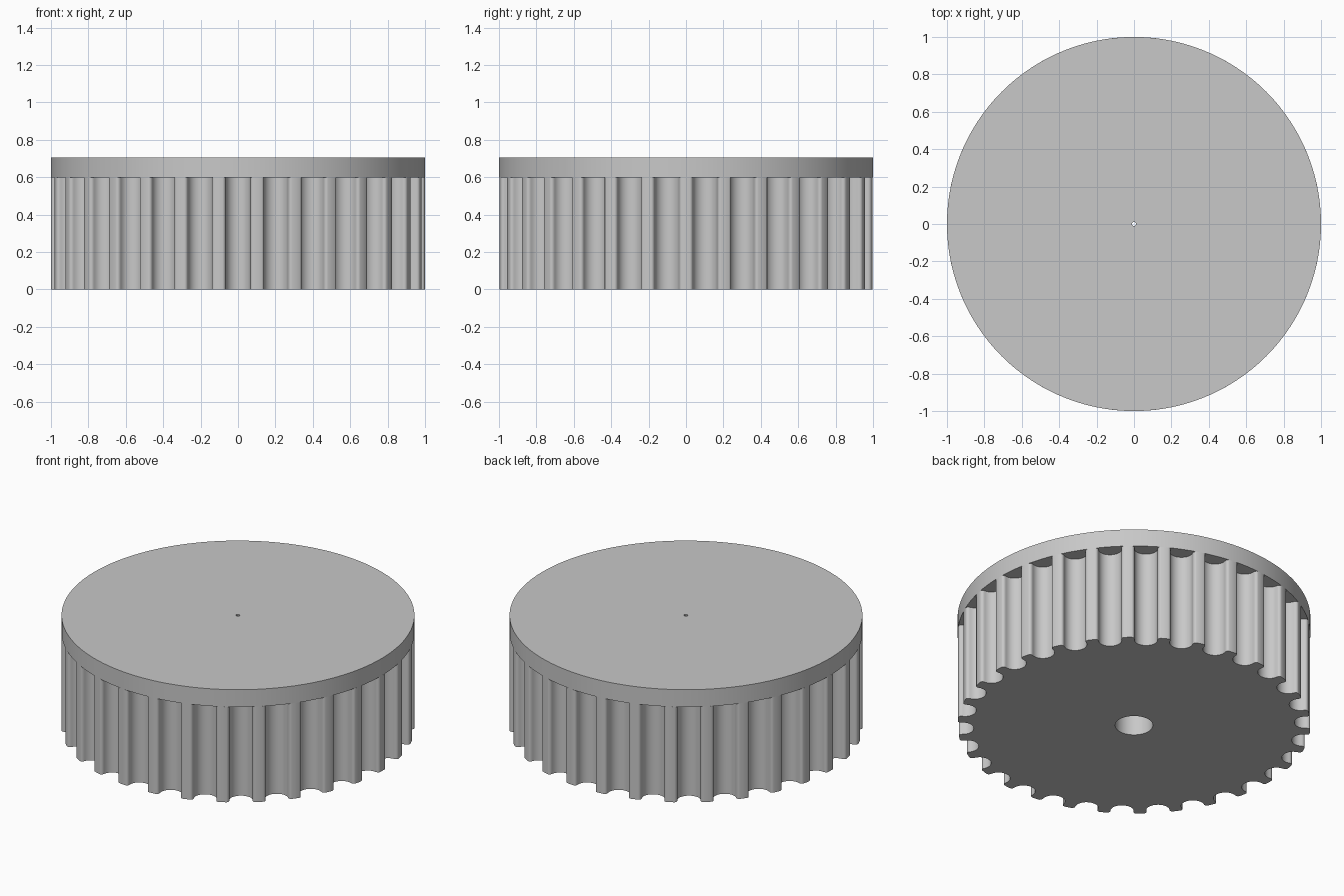
import bpy, bmesh
from math import sin, cos, pi, radians

default = bpy.data.objects.get("Cube")
if default:
    bpy.data.objects.remove(default, do_unlink=True)

TEETH = 30
BODY_TOP, CAP_TOP = 0.597, 0.705
BORE, PINHOLE = 0.107, 0.012

grey = bpy.data.materials.new("plain grey")
grey.use_nodes = True
grey.diffuse_color = (0.58, 0.58, 0.58, 1)
grey.node_tree.nodes["Principled BSDF"].inputs["Base Color"].default_value = (0.58, 0.58, 0.58, 1)


def circle(radius, count):
    return [(radius * cos(2 * pi * i / count), radius * sin(2 * pi * i / count))
            for i in range(count)]


def groove_profile():
    """Sideways offset and depth across one groove, with rounded lips."""
    mouth, half, lip = 0.083, 0.066, 0.018
    side = []
    for i in range(5):                       # rounded lip
        a = i / 4 * pi / 2
        side.append((mouth - (mouth - half) * sin(a), lip * (1 - cos(a))))
    for i in range(9):                       # rounded floor
        a = i / 8 * pi / 2
        side.append((half * cos(a), 0.026 + 0.062 * sin(a)))
    return side + [(-x, d) for x, d in reversed(side[:-1])]


def toothed_outline():
    profile = groove_profile()
    base = (1 - profile[0][0] ** 2) ** 0.5
    points = []
    for t in range(TEETH):
        a = 2 * pi * t / TEETH - pi / 2
        for x, d in reversed(profile):
            r = base - d
            points.append((r * cos(a) - x * sin(a), r * sin(a) + x * cos(a)))
        mid = a + pi / TEETH                 # middle of the tooth land
        points.append((cos(mid), sin(mid)))
    return points


def pierced_solid(name, outline, hole, z0, z1):
    """Extrude an outline with a hole through it."""
    bm = bmesh.new()
    ends = {z0: [], z1: []}
    for loop in (outline, hole):
        rings = []
        for z in (z0, z1):
            ring = [bm.verts.new((x, y, z)) for x, y in loop]
            ends[z] += [bm.edges.new((ring[i - 1], ring[i])) for i in range(len(ring))]
            rings.append(ring)
        low, high = rings
        for i in range(len(low)):
            bm.faces.new((low[i - 1], low[i], high[i], high[i - 1]))
    for edges in ends.values():
        bmesh.ops.triangle_fill(bm, edges=edges, use_beauty=True)
    bmesh.ops.recalc_face_normals(bm, faces=bm.faces)
    mesh = bpy.data.meshes.new(name)
    bm.to_mesh(mesh)
    bm.free()
    mesh.materials.append(grey)
    obj = bpy.data.objects.new(name, mesh)
    bpy.context.collection.objects.link(obj)
    return obj


# Toothed drum with the wide bore, and the plain cap with a pinhole
parts = [
    pierced_solid("toothed_drum", toothed_outline(), circle(BORE, 48), 0, BODY_TOP),
    pierced_solid("top_cap", circle(1, 120), circle(PINHOLE, 8), BODY_TOP, CAP_TOP),
]

bpy.ops.object.select_all(action='DESELECT')
for part in parts:
    part.select_set(True)
bpy.context.view_layer.objects.active = parts[0]
bpy.ops.object.shade_smooth_by_angle(angle=radians(30))
